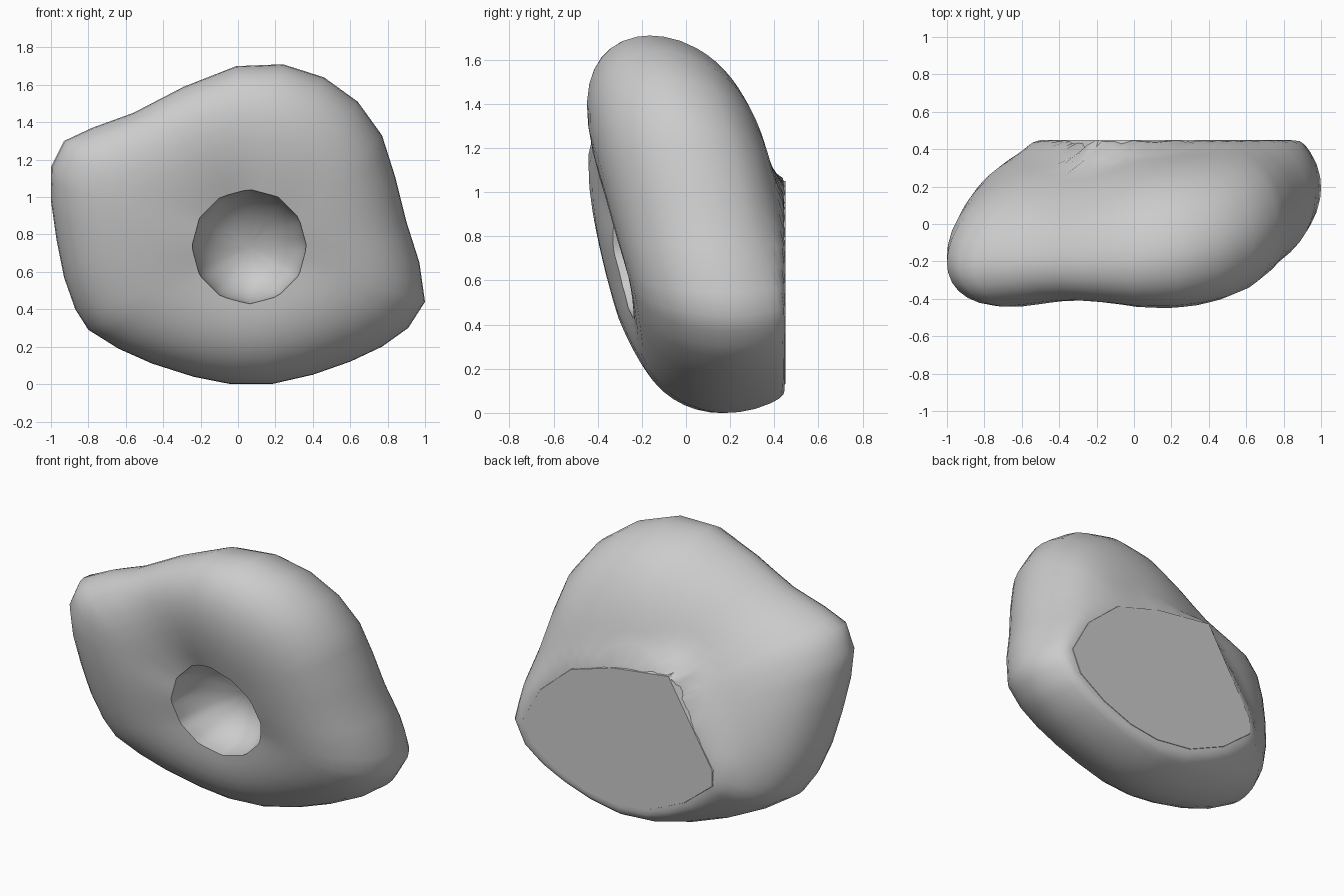
import bpy, bmesh, math

if "Cube" in bpy.data.objects:
    bpy.data.objects.remove(bpy.data.objects["Cube"])

# Front outline (x, z), counter-clockwise from the bottom
OUTLINE = [(-.04, 0), (.18, 0), (.4, .05), (.6, .12), (.77, .2), (.91, .3), (1, .44),
           (.97, .65), (.9, .87), (.84, 1.11), (.77, 1.33), (.64, 1.51), (.46, 1.64),
           (.24, 1.71), (-.01, 1.70), (-.29, 1.59), (-.56, 1.45), (-.78, 1.37),
           (-.93, 1.30), (-1, 1.16), (-1, .98), (-.97, .77), (-.93, .57), (-.87, .4),
           (-.8, .29), (-.64, .19), (-.46, .11), (-.24, .04)]
# Border of the flat facet on the back (x, z), clockwise from its corner
FACET = [(-.19, 1.05), (.2, 1.0), (.5, .91), (.72, .72), (.84, .5), (.78, .36), (.6, .24),
         (.4, .16), (.2, .13), (-.05, .16), (-.3, .27), (-.5, .43), (-.5, .53)]
CX, CZ, PIT = .06, .735, .307
FLAT_Y = .45


def mid(x, z):
    """Tilted middle surface of the stone."""
    return .157 + .127 * x - .206 * z


def swell(r):
    return math.sqrt(max(0, 1 - r ** 4))


def hollow(a, deg):
    """Strength of the dip between the crown and the left horn."""
    return max(0, math.cos(a - math.radians(deg))) ** 5


def facet_distance(x, z):
    """Zero inside the facet, else roughly the distance to its border."""
    d = 0
    for (x0, z0), (x1, z1) in zip(FACET, FACET[1:] + FACET[:1]):
        ex, ez = x1 - x0, z1 - z0
        d = max(d, (ex * (z - z0) - ez * (x - x0)) / math.hypot(ex, ez))
    return d


def front_y(x, z, r, a):
    h = .39 + .025 * math.sin(a) + .02 * math.cos(a) - .085 * hollow(a, 122)
    return mid(x, z) - h * swell(r) * (1 - .35 * (1 - r) ** 2)


def back_y(x, z, r, a):
    h = .445 - .025 * math.cos(a) - .09 * hollow(a, 138) * r
    y = min(FLAT_Y - .003, mid(x, z) + h * swell(r))
    blend = math.exp(-(facet_distance(x, z) / .07) ** 2) * min(1, (1 - r) / .1)
    return y + (FLAT_Y - .003 - y) * blend


def finish(bm, name, angle):
    bmesh.ops.recalc_face_normals(bm, faces=bm.faces)
    me = bpy.data.meshes.new(name)
    bm.to_mesh(me)
    bm.free()
    ob = bpy.data.objects.new(name, me)
    bpy.context.collection.objects.link(ob)
    bpy.ops.object.select_all(action='DESELECT')
    ob.select_set(True)
    bpy.context.view_layer.objects.active = ob
    bpy.ops.object.shade_smooth_by_angle(angle=math.radians(angle))


def skin(bm, rings, caps):
    """Bridge rings of points in order, closing the ends with fans."""
    vr = [[bm.verts.new(p) for p in ring] for ring in rings]
    n = len(vr[0])
    for a, b in zip(vr, vr[1:]):
        for i in range(n):
            j = (i + 1) % n
            bm.faces.new((a[i], a[j], b[j], b[i]))
    for ring, c in zip((vr[0], vr[-1]), caps):
        v = bm.verts.new(c)
        for i in range(n):
            bm.faces.new((ring[i], ring[(i + 1) % n], v))


# Each outline edge is halved to get the spokes
spokes = []
for (x0, z0), (x1, z1) in zip(OUTLINE, OUTLINE[1:] + OUTLINE[:1]):
    for x, z in ((x0, z0), ((x0 + x1) / 2, (z0 + z1) / 2)):
        spokes.append((math.atan2(z - CZ, x - CX), math.hypot(x - CX, z - CZ)))


def pit_radius(a):
    """Twelve-sided pit rim."""
    off = (math.degrees(a) + 15) % 30 - 15
    return PIT * math.cos(math.radians(15)) / math.cos(math.radians(15 - abs(off)))


def at(a, rad):
    return CX + rad * math.cos(a), CZ + rad * math.sin(a)


# Stone body: back, rim, front, then down into the pit
rings = []
for r in (.12, .22, .32, .42, .5, .58, .65, .71, .76, .8, .84, .88, .91, .94, .975, .995):
    ring = []
    for a, out in spokes:
        x, z = at(a, out * r)
        ring.append((x, back_y(x, z, r, a), z))
    rings.append(ring)
for t in (1, .993, .965, .92, .86, .78, .68, .55, .4, .25, .12, 0):
    ring = []
    for a, out in spokes:
        p = pit_radius(a)
        rad = p + (out - p) * t
        x, z = at(a, rad)
        ring.append((x, front_y(x, z, rad / out, a), z))
    rings.append(ring)
rim = rings[-1]
pit_y = sum(p[1] for p in rim) / len(rim)
DEPTH = .31
for k in range(1, 10):
    phi = math.pi / 2 * k / 10
    w, s = math.cos(phi), math.sin(phi)
    ring = []
    for (a, out), (rx, ry, rz) in zip(spokes, rim):
        p = pit_radius(a)
        x, z = at(a, w * (p + (PIT * .98 - p) * s))
        plane = pit_y - .33 * p * math.sin(a)       # even out the rim's waviness
        y = ry * w + plane * (1 - w)
        ring.append((x, pit_y + (y - pit_y) * w + DEPTH * s, z))
    rings.append(ring)
bm = bmesh.new()
skin(bm, rings, ((CX, FLAT_Y - .003, CZ), (CX, pit_y + DEPTH, CZ)))
finish(bm, "stone_body", 45)

# Flat facet on the back with a slanted border
fx, fz = .17, .58
bm = bmesh.new()
rings = [[(fx + (x - fx) * s, y, fz + (z - fz) * s) for x, z in FACET]
         for s, y in ((1.03, .41), (1, FLAT_Y))]
skin(bm, rings, ((fx, .41, fz), (fx, FLAT_Y, fz)))
finish(bm, "back_facet", 25)
